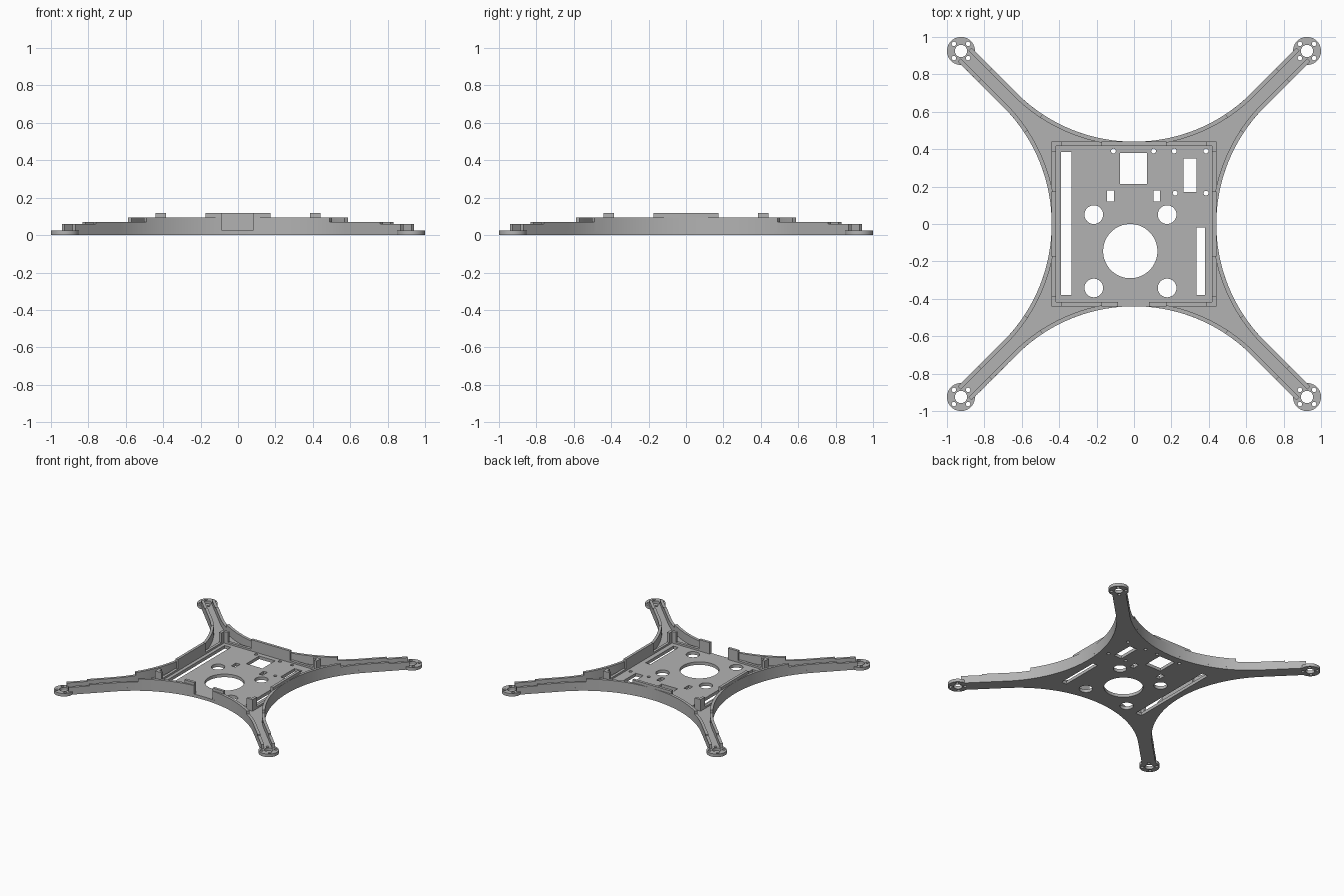
import bpy, bmesh, math
from mathutils import Vector, Matrix

cube = bpy.data.objects.get("Cube")
if cube:
    bpy.data.objects.remove(cube, do_unlink=True)

grey = bpy.data.materials.new("matte_grey")
grey.use_nodes = True
colour = (0.45, 0.45, 0.45, 1)
grey.diffuse_color = colour
grey.node_tree.nodes["Principled BSDF"].inputs["Base Color"].default_value = colour

FLOOR = 0.025       # floor thickness
EDGE = 0.44         # half width of the body
BEND = 0.888        # radius of the concave sides
PAD = 0.925         # motor pad centre
PAD_R = 0.075


def side_point(x):
    """Concave side: an arc that runs on into a straight diagonal arm."""
    a = abs(x)
    knee = BEND * math.sin(math.pi / 4)
    t = min(a, knee)
    return Vector((x, EDGE + BEND - math.sqrt(BEND**2 - t**2) + a - t))


def side_inward(x, thickness):
    s = max(-1, min(1, x / BEND / math.sin(math.pi / 4))) * math.sin(math.pi / 4)
    return side_point(x) + thickness * Vector((s, -math.sqrt(1 - s * s)))


def turn(p, quarter):
    return Matrix.Rotation(-quarter * math.pi / 2, 2) @ Vector(p)


def spread(a, b, n):
    return [a + (b - a) * i / n for i in range(n + 1)]


def circle(x, y, r, n=32):
    return [Vector((x + r * math.cos(2 * math.pi * i / n),
                    y + r * math.sin(2 * math.pi * i / n))) for i in range(n)]


def rect(x0, x1, y0, y1):
    return [Vector(p) for p in ((x0, y0), (x1, y0), (x1, y1), (x0, y1))]


def finish(obj):
    obj.data.materials.clear()
    obj.data.materials.append(grey)
    bpy.ops.object.select_all(action='DESELECT')
    obj.select_set(True)
    bpy.context.view_layer.objects.active = obj
    bpy.ops.object.shade_smooth_by_angle(angle=math.radians(30))


def plate(name, loops, z0, z1):
    """Filled outline with holes, as a solid sheet."""
    curve = bpy.data.curves.new(name, 'CURVE')
    curve.dimensions = '2D'
    curve.fill_mode = 'BOTH'
    curve.extrude = (z1 - z0) / 2
    for loop in loops:
        spline = curve.splines.new('POLY')
        spline.points.add(len(loop) - 1)
        for point, p in zip(spline.points, loop):
            point.co = (p.x, p.y, 0, 1)
        spline.use_cyclic_u = True
    obj = bpy.data.objects.new(name, curve)
    bpy.context.collection.objects.link(obj)
    bpy.ops.object.select_all(action='DESELECT')
    obj.select_set(True)
    bpy.context.view_layer.objects.active = obj
    bpy.ops.object.convert(target='MESH')
    obj = bpy.context.view_layer.objects.active
    obj.data.transform(Matrix.Translation((0, 0, (z0 + z1) / 2)))
    finish(obj)


def strips(name, parts):
    """Upright strips; each part is (outer line, inner line, bottom, top)."""
    bm = bmesh.new()
    for outer, inner, z0, z1 in parts:
        rings = [[bm.verts.new((p.x, p.y, z)) for p, z in
                  ((o, z0), (o, z1), (i, z1), (i, z0))] for o, i in zip(outer, inner)]
        for a, b in zip(rings, rings[1:]):
            for k in range(4):
                bm.faces.new((a[k], a[k - 1], b[k - 1], b[k]))
        bm.faces.new(rings[0])
        bm.faces.new(rings[-1][::-1])
    bmesh.ops.recalc_face_normals(bm, faces=bm.faces)
    mesh = bpy.data.meshes.new(name)
    bm.to_mesh(mesh)
    bm.free()
    obj = bpy.data.objects.new(name, mesh)
    bpy.context.collection.objects.link(obj)
    finish(obj)


# Floor outline: four concave sides joined by round motor pads
outline = []
for q in range(4):
    outline += [turn(side_point(x), q) for x in spread(-0.85, 0.85, 56)]
    for a in spread(math.radians(178), math.radians(-88), 28):
        p = Vector((PAD + PAD_R * math.cos(a), PAD + PAD_R * math.sin(a)))
        outline.append(turn(p, q))

# Openings in the floor
holes = [circle(-0.02, -0.145, 0.145, 64)]
holes += [circle(x, y, 0.05) for x in (-0.215, 0.177) for y in (0.05, -0.342)]
holes += [circle(x, y, 0.013, 16) for x, y in (
    (-0.11, 0.39), (0.105, 0.39), (0.215, 0.39), (0.385, 0.39), (0.22, 0.165), (0.385, 0.165))]
holes += [rect(*r) for r in (
    (-0.39, -0.335, -0.38, 0.385), (0.335, 0.38, -0.38, -0.02),
    (-0.075, 0.07, 0.215, 0.38), (0.265, 0.335, 0.17, 0.35),
    (-0.145, -0.107, 0.12, 0.18), (0.105, 0.14, 0.12, 0.18))]
for sx in (-1, 1):
    for sy in (-1, 1):
        holes.append(circle(sx * PAD, sy * PAD, 0.033))
        holes += [circle(sx * PAD + dx, sy * PAD + dy, 0.012, 16)
                  for dx in (-0.038, 0.038) for dy in (-0.038, 0.038)]
plate("floor_plate", [outline] + holes, 0, FLOOR)

# Rim walls step down along the arms; the front one has a gap
names = ("back", "left", "front", "right")
for q, name in enumerate(names):
    runs = [(-0.49, 0.49, 0.095)]
    if name == "front":
        runs = [(-0.49, -0.08, 0.095), (0.085, 0.49, 0.095)]
    for s in (-1, 1):
        runs += [(s * 0.49, s * 0.76, 0.07), (s * 0.76, s * 0.87, 0.06)]
    parts = []
    for a, b, top in runs:
        xs = spread(a, b, 24)
        parts.append(([turn(side_point(x), q) for x in xs],
                      [turn(side_inward(x, 0.022), q) for x in xs], FLOOR - 0.005, top))
    strips(name + "_rim_wall", parts)

# Board holder: low lip, corner posts and middle clips on each side
for q, name in enumerate(names):
    def bar(a, b, top, outer=EDGE, inner=0.418):
        return ([turn((x, outer), q) for x in (a, b)],
                [turn((x, inner), q) for x in (a, b)], FLOOR - 0.004, top)
    middle = [(-0.175, 0.175)]
    lips = [(-EDGE, 0.418)]
    if name == "front":
        middle = [(-0.175, -0.08), (0.085, 0.175)]
        lips = [(-EDGE, -0.08), (0.085, 0.418)]
    strips(name + "_board_lip", [bar(a, b, 0.04) for a, b in lips])
    strips(name + "_board_clips", [bar(a, b, 0.118) for a, b in middle])
    strips(name + "_corner_posts",
           [bar(-EDGE, -0.385, 0.119), bar(0.385, 0.418, 0.119)])
